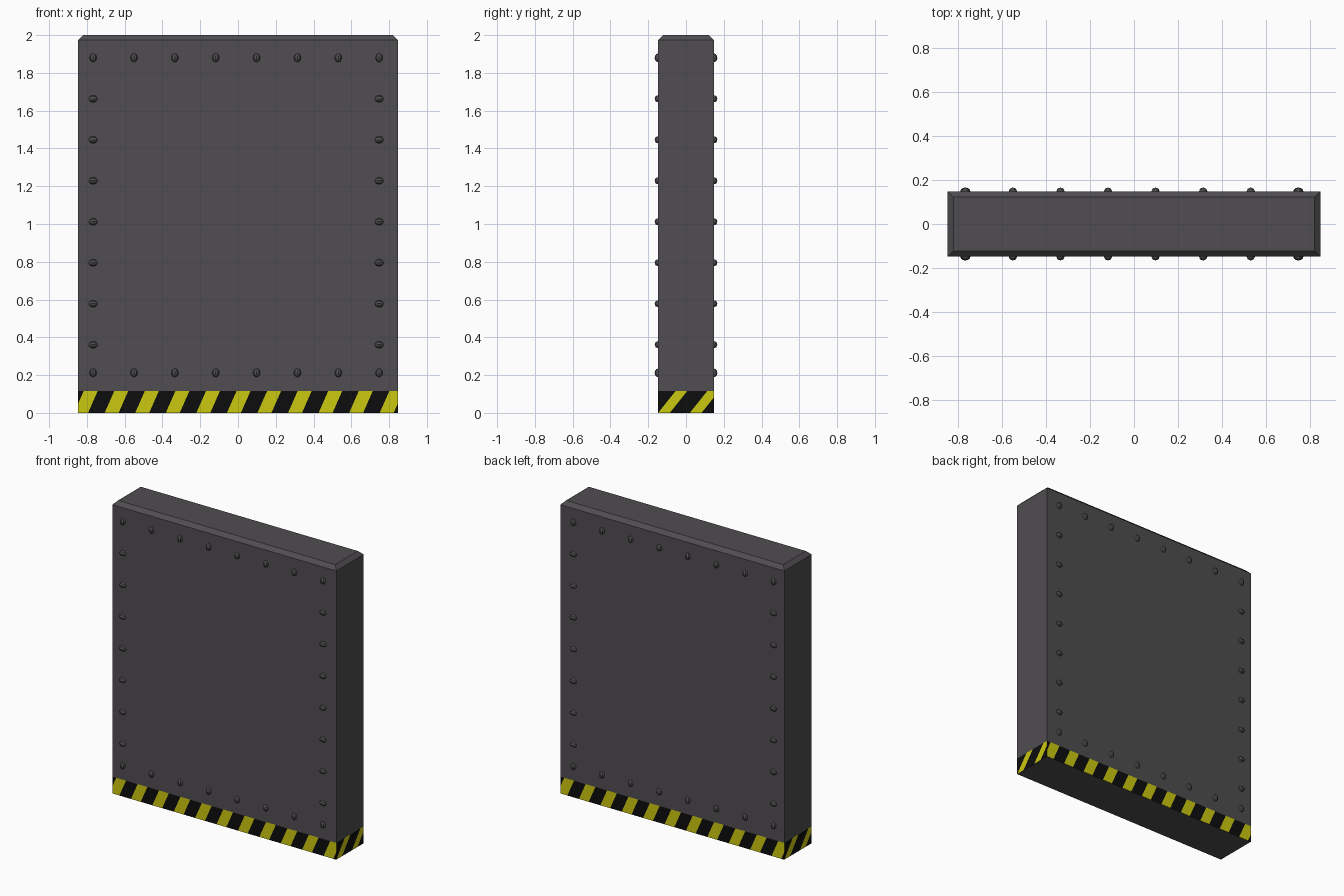
import bpy, bmesh
from math import pi
from mathutils import Vector, Matrix

if "Cube" in bpy.data.objects:
    bpy.data.objects.remove(bpy.data.objects["Cube"])

HX, HY, TOP, BAND, CH = 0.847, 0.148, 2.0, 0.115, 0.026


def material(name, rgb):
    m = bpy.data.materials.new(name)
    m.diffuse_color = (*rgb, 1)
    m.use_nodes = True
    m.node_tree.nodes["Principled BSDF"].inputs["Base Color"].default_value = m.diffuse_color
    return m


def finish(bm, name, mats):
    me = bpy.data.meshes.new(name)
    bm.to_mesh(me)
    bm.free()
    ob = bpy.data.objects.new(name, me)
    bpy.context.collection.objects.link(ob)
    for m in mats:
        me.materials.append(m)
    return ob


steel = material("dark_steel", (0.08, 0.075, 0.08))
black = material("stripe_black", (0.004, 0.004, 0.004))
yellow = material("stripe_yellow", (0.6, 0.58, 0.005))


def ring(bm, hx, hy, z):
    return [bm.verts.new((x, y, z)) for x, y in
            ((-hx, -hy), (hx, -hy), (hx, hy), (-hx, hy))]


def bridge(bm, a, b):
    return [bm.faces.new((a[i], a[(i + 1) % 4], b[(i + 1) % 4], b[i])) for i in range(4)]


# Wall slab with chamfered top edge
bm = bmesh.new()
rings = [ring(bm, HX, HY, BAND), ring(bm, HX, HY, TOP - CH), ring(bm, HX - CH, HY - CH, TOP)]
bridge(bm, rings[0], rings[1])
bridge(bm, rings[1], rings[2])
bm.faces.new(rings[2])
finish(bm, "wall_slab", [steel])

# Hazard band: each side face is sliced along slanted lines and coloured by phase
bm = bmesh.new()
low, high = ring(bm, HX, HY, 0), ring(bm, HX, HY, BAND)
bm.faces.new(low[::-1]).material_index = 2
sides = bridge(bm, low, high)
bmesh.ops.split_edges(bm, edges=bm.edges[:])
#         rightward axis, start, period, yellow width, slant
long_s = (-0.706, 0.1618, 0.074, 0.44)
short_s = (-0.148, 0.168, 0.062, 0.80)
dirs = [((1, 0, 0), long_s), ((0, 1, 0), short_s), ((-1, 0, 0), long_s), ((0, -1, 0), short_s)]
for face, (axis, (start, period, width, slant)) in zip(sides, dirs):
    right = Vector(axis)
    pieces = [face]
    for k in range(-4, 14):
        for off in (0, width):
            u = start + k * period + off
            geom = pieces + list({e for f in pieces for e in f.edges}) \
                + list({v for f in pieces for v in f.verts})
            res = bmesh.ops.bisect_plane(bm, geom=geom, dist=1e-5, plane_co=right * u,
                                         plane_no=right - Vector((0, 0, slant)))
            pieces = [g for g in res["geom"] if isinstance(g, bmesh.types.BMFace)]
    for f in pieces:
        c = f.calc_center_median()
        f.material_index = int((c.dot(right) - slant * c.z - start) % period < width)
bmesh.ops.remove_doubles(bm, verts=bm.verts[:], dist=1e-5)
finish(bm, "hazard_band", [black, yellow, steel])

# Rivets around the border of both large faces
X0, STEP = -0.767, 0.2163
spots = []
for i in range(8):
    spots += [(X0 + i * STEP, 1.88, 0), (X0 + i * STEP, 0.212, 0)]
for i in range(1, 8):
    spots += [(X0, 1.88 - i * 0.217, pi / 2), (X0 + 7 * STEP, 1.88 - i * 0.217, pi / 2)]
for side, name in ((-1, "front_rivets"), (1, "back_rivets")):
    bm = bmesh.new()
    for x, z, turn in spots:
        bmesh.ops.create_uvsphere(
            bm, u_segments=8, v_segments=6, radius=1,
            matrix=Matrix.Translation((x, side * HY, z)) @ Matrix.Rotation(turn, 4, 'Y')
            @ Matrix.Diagonal((0.019, 0.018, 0.023, 1)))
    # keep only the domes outside the slab
    bmesh.ops.bisect_plane(bm, geom=bm.verts[:] + bm.edges[:] + bm.faces[:], dist=1e-5,
                           plane_co=(0, side * HY, 0), plane_no=(0, side, 0), clear_inner=True)
    finish(bm, name, [steel])
